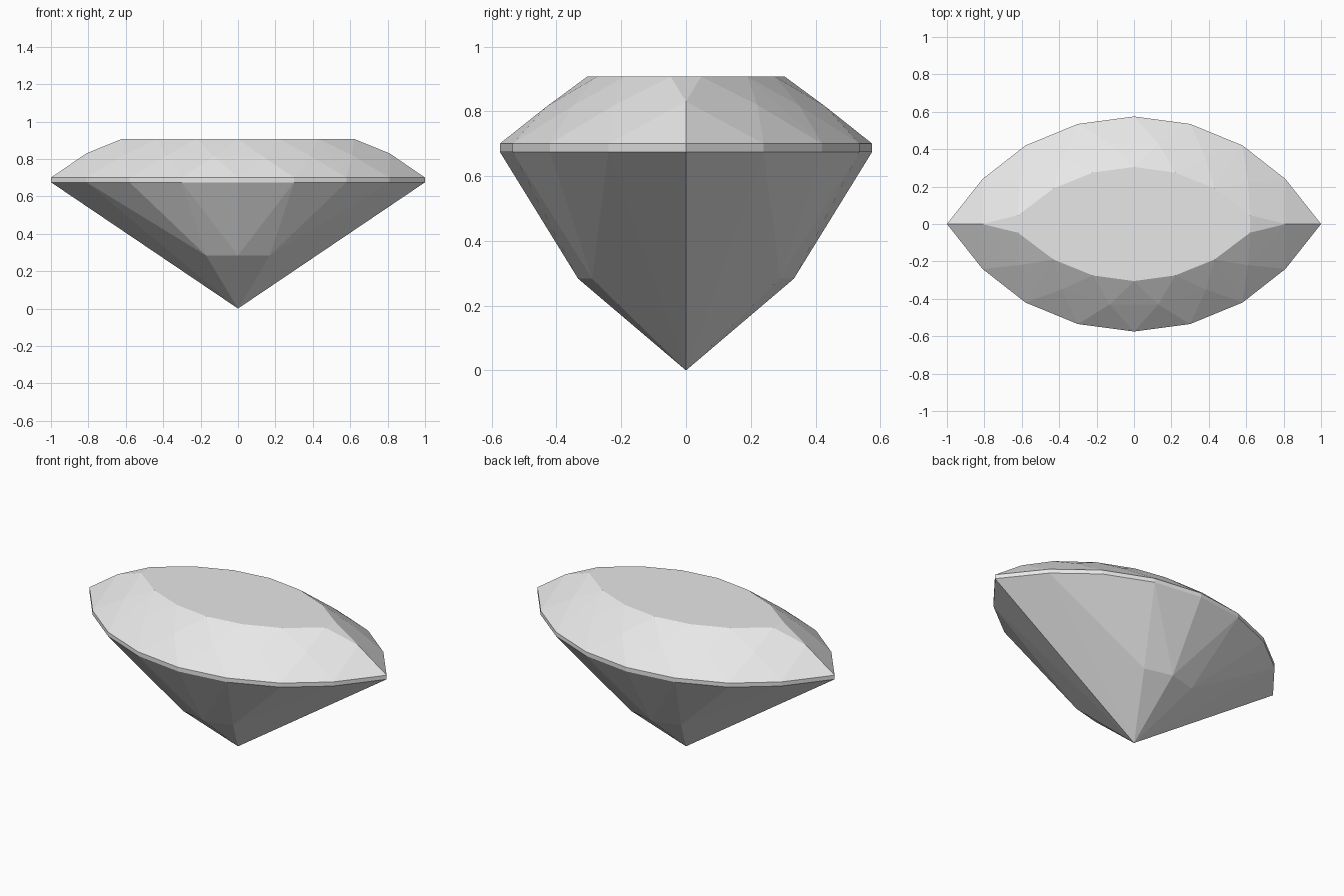
import bpy
import bmesh

cube = bpy.data.objects.get("Cube")
if cube:
    bpy.data.objects.remove(cube, do_unlink=True)

GIRDLE_LOW, GIRDLE_HIGH, TABLE_Z, KEEL_Z = 0.675, 0.70, 0.907, 0.283

# Quarter outlines of each facet ring
girdle = [(0, 0.575), (0.3, 0.535), (0.58, 0.42), (0.81, 0.24), (1, 0)]
table = [(0, 0.305), (0.22, 0.275), (0.43, 0.19), (0.62, 0.047)]
stars = [(0.13, 0.43, 0.815), (0.385, 0.35, 0.817), (0.61, 0.22, 0.82), (0.81, 0, 0.83)]
keel = [(0, 0.333), (0.17, 0.29)]


def at_height(outline, z):
    return [(x, y, z) for x, y in outline]


def mirrored(points):
    """Reflect quarter points into all four quadrants without duplicates."""
    return {(sx * x, sy * y, z) for x, y, z in points for sx in (1, -1) for sy in (1, -1)}


# Rings from the pointed base up to the flat table
points = mirrored(
    [(0, 0, 0)]
    + at_height(keel, KEEL_Z)
    + at_height(girdle, GIRDLE_LOW)
    + at_height(girdle, GIRDLE_HIGH)
    + stars
    + at_height(table, TABLE_Z)
)

# Wrap the rings in flat facets
bm = bmesh.new()
for p in sorted(points):
    bm.verts.new(p)
hull = bmesh.ops.convex_hull(bm, input=bm.verts[:])
loose = [v for v in bm.verts if not v.link_faces]
bmesh.ops.delete(bm, geom=loose, context="VERTS")
bmesh.ops.dissolve_limit(bm, angle_limit=0.003, verts=bm.verts[:], edges=bm.edges[:])
bmesh.ops.recalc_face_normals(bm, faces=bm.faces[:])
for face in bm.faces:
    face.smooth = False

mesh = bpy.data.meshes.new("cut_gem")
bm.to_mesh(mesh)
bm.free()

# Single pale grey material
grey = bpy.data.materials.new("pale_grey")
grey.use_nodes = True
colour = (0.8, 0.8, 0.8, 1)
grey.diffuse_color = colour
grey.node_tree.nodes["Principled BSDF"].inputs["Base Color"].default_value = colour
mesh.materials.append(grey)

gem = bpy.data.objects.new("cut_gem", mesh)
bpy.context.collection.objects.link(gem)
